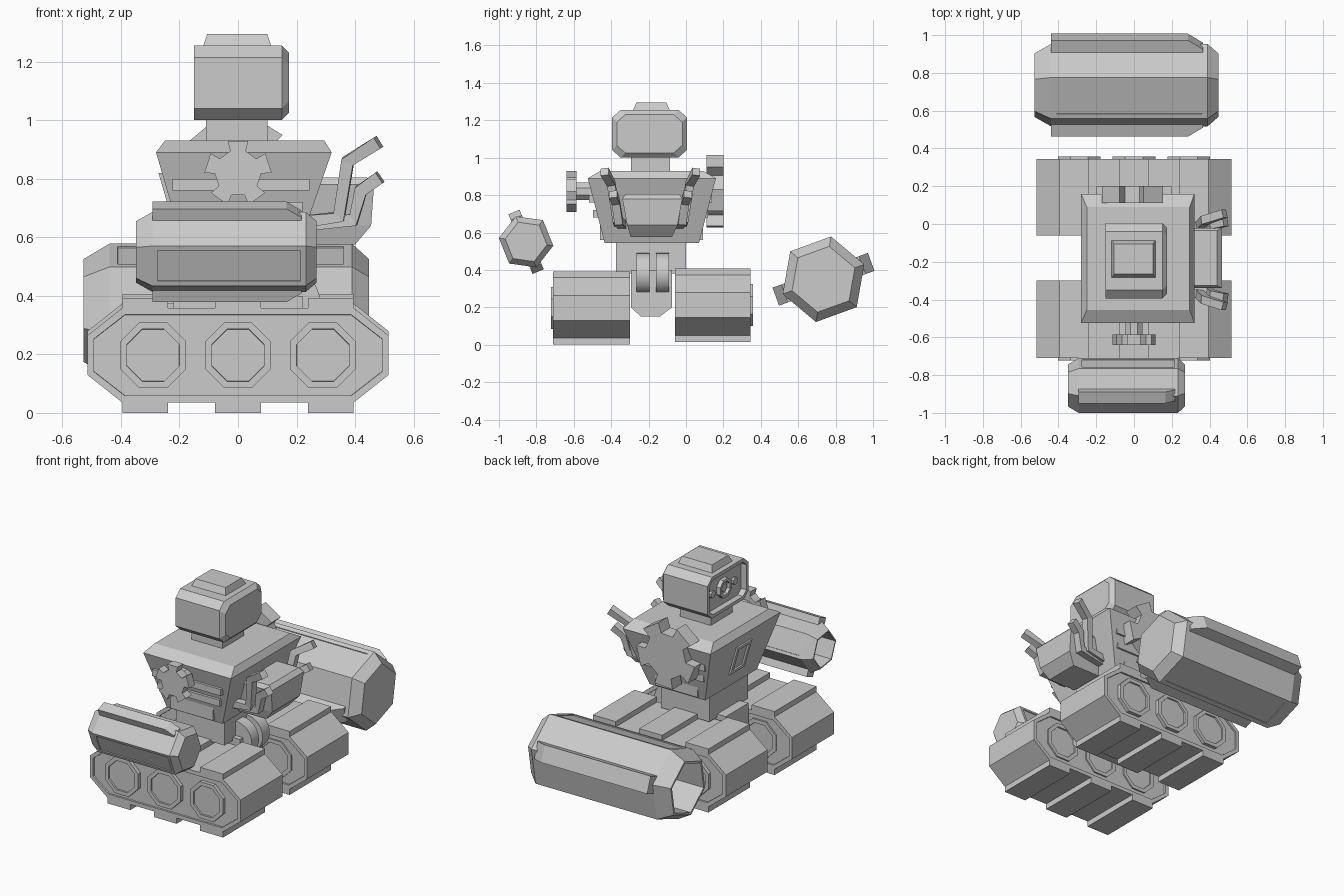
import bpy
import bmesh
from math import cos, sin, pi, radians
from mathutils import Vector

if bpy.data.objects.get("Cube"):
    bpy.data.objects.remove(bpy.data.objects["Cube"])

grey = bpy.data.materials.new("plain grey")
grey.use_nodes = True
grey.diffuse_color = (0.6, 0.6, 0.6, 1)
grey.node_tree.nodes["Principled BSDF"].inputs["Base Color"].default_value = (0.6, 0.6, 0.6, 1)

MID = -0.19  # y of the body's own centre line


def loft(name, rings, recesses=()):
    """Skin rings of points; recesses are (direction, min area, steps of (inset, depth))."""
    bm = bmesh.new()
    loops = [[bm.verts.new(p) for p in ring] for ring in rings]
    n = len(loops[0])
    for a, b in zip(loops, loops[1:]):
        for i in range(n):
            j = (i + 1) % n
            bm.faces.new((a[i], a[j], b[j], b[i]))
    bm.faces.new(loops[0])
    bm.faces.new(loops[-1])
    bmesh.ops.recalc_face_normals(bm, faces=bm.faces[:])
    for direction, area, steps in recesses:
        d = Vector(direction).normalized()
        picked = [f for f in bm.faces if f.normal.dot(d) > 0.97 and f.calc_area() > area]
        for thick, depth in steps:
            bmesh.ops.inset_individual(bm, faces=picked, thickness=thick, depth=depth)
    mesh = bpy.data.meshes.new(name)
    bm.to_mesh(mesh)
    bm.free()
    mesh.materials.append(grey)
    obj = bpy.data.objects.new(name, mesh)
    bpy.context.scene.collection.objects.link(obj)
    return obj


def tower(name, levels, recesses=()):
    """Stack of rectangles (x0, x1, y0, y1, z)."""
    return loft(name, [[(a, c, z), (b, c, z), (b, d, z), (a, d, z)]
                       for a, b, c, d, z in levels], recesses)


def box(name, x0, x1, y0, y1, z0, z1):
    return tower(name, [(x0, x1, y0, y1, z0), (x0, x1, y0, y1, z1)])


def along_y(name, profile, y0, y1, recesses=()):
    return loft(name, [[(x, y, z) for x, z in profile] for y in (y0, y1)], recesses)


def polygon(cx, cz, r, n, phase=0):
    return [(cx + r * cos(2 * pi * i / n + phase), cz + r * sin(2 * pi * i / n + phase))
            for i in range(n)]


def octagon(x, z, w, h, c, d):
    """Rectangle outline with cut corners, centred on x, z."""
    return [(x + sx * a, z + sz * b) for sx, sz, a, b in (
        (1, 1, w, h - d), (1, 1, w - c, h), (-1, 1, w - c, h), (-1, 1, w, h - d),
        (-1, -1, w, h - d), (-1, -1, w - c, h), (1, -1, w - c, h), (1, -1, w, h - d))]


def track(side, y0, y1, lift, outer):
    zc = 0.197 + lift
    rim = [((0, s, 0), 0.1, ((0.025, 0), (0.001, -0.01))) for s in (-1, 1)]
    along_y(side + "_track", octagon(0, zc, 0.515, 0.162, 0.12, 0.095), y0, y1, rim)
    for i in (-1, 0, 1):
        x = i * 0.317
        for top, z in (("upper", zc + 0.158), ("lower", zc - 0.197)):
            box(f"{side}_{top}_tread_pad", x - 0.078, x + 0.078, y0, y1, z, z + 0.037)
        ring = polygon(i * 0.29, zc, 0.122, 8, pi / 8)
        a, b = (y0 - 0.012, y1 - 0.001) if outer < 0 else (y0 + 0.001, y1 + 0.012)
        along_y(side + "_wheel", ring, a, b,
                [((0, s, 0), 0.02, ((0.025, 0), (0.001, -0.01))) for s in (-1, 1)])


track("front", -0.71, -0.30, 0.0, -1)
track("rear", -0.06, 0.345, 0.015, 1)


# Hull and hip joint between the tracks
hull = [(-0.295, 0.4), (-0.295, 0.2), (-0.24, 0.15), (-0.14, 0.15), (-0.075, 0.2), (-0.075, 0.4)]
loft("hull", [[(x, y, z) for y, z in hull] for x in (-0.22, 0.22)])
for y in (-0.265, -0.16):
    disc = along_y("hip_disc", polygon(0.17, 0.38, 0.11, 32), y, y + 0.07)
    bpy.context.view_layer.objects.active = disc
    disc.select_set(True)
    bpy.ops.object.shade_smooth_by_angle(angle=radians(40))
    disc.select_set(False)

# Waist, torso and neck
box("waist", -0.16, 0.17, -0.375, 0.0, 0.38, 0.57)
box("waist_collar", -0.14, 0.15, -0.46, 0.09, 0.56, 0.65)
tower("torso", [(-0.18, 0.2, -0.435, 0.07, 0.545), (-0.28, 0.32, -0.525, 0.16, 0.89),
                (-0.25, 0.295, -0.455, 0.09, 0.93)])
box("neck", -0.11, 0.10, MID - 0.105, MID + 0.105, 0.92, 1.01)

# Raised frame around the chest slot, following the sloped chest
def chest_x(z):
    return -0.18 - 0.1 * (z - 0.545) / 0.345


def chest_bar(name, y0, y1, z0, z1):
    loft(name, [[(chest_x(z) - t, y, z) for y, z in ((y0, z0), (y1, z0), (y1, z1), (y0, z1))]
                for t in (-0.01, 0.012)])


for y in (MID - 0.07, MID + 0.05):
    chest_bar("chest_slot_side", y, y + 0.02, 0.64, 0.82)
for z in (0.64, 0.80):
    chest_bar("chest_slot_end", MID - 0.05, MID + 0.05, z, z + 0.02)

# Louvres, gears and axles on both flanks
def gear(name, r, phase, y0, y1):
    pts = []
    for i in range(5):
        mid = phase + i * 2 * pi / 5
        for off, k in ((-0.34, 0.69), (-0.31, 1), (0.31, 1), (0.34, 0.69)):
            pts.append((k * r * cos(mid + off), 0.82 + k * r * sin(mid + off)))
    along_y(name, pts, y0, y1)


for s in (-1, 1):
    for z in (0.68, 0.76):
        w = 0.16 + 0.3 * (z - 0.545)
        y = MID + s * (0.25 + 0.26 * (z - 0.545))
        box("louvre", -w, w + 0.02, y - 0.022, y + 0.022, z, z + 0.04)
gear("front_gear", 0.115, pi / 2, -0.64, -0.585)
gear("rear_gear", 0.2, radians(58), 0.11, 0.20)
along_y("front_axle", polygon(0, 0.82, 0.05, 8, pi / 8), -0.59, -0.44)
along_y("rear_axle", polygon(0, 0.82, 0.08, 8, pi / 8), 0.0, 0.12)

# Head with a recessed face, eye and rivets
HZ = 1.128
loft("head", [[(x, y, z) for y, z in octagon(MID - 0.005, HZ, 0.2 - k, 0.127 - k, 0.045, 0.04)]
              for x, k in ((-0.15, 0), (0.15, 0), (0.175, 0.025))],
     [((-1, 0, 0), 0.05, ((0.022, 0), (0.001, -0.035)))])
tower("head_cap", [(-0.12, 0.115, -0.285, -0.085, 1.25), (-0.105, 0.10, -0.265, -0.105, 1.295)])


def stud(name, y, r, x0, recesses=()):
    loft(name, [[(x, a, b) for a, b in polygon(y, HZ, r, 8, pi / 8)] for x in (-0.11, x0)], recesses)


stud("eye", MID, 0.06, -0.14, [((-1, 0, 0), 0.005, ((0.018, 0), (0.001, -0.02)))])
stud("pupil", MID, 0.025, -0.13)
for s in (-1, 1):
    stud("face_rivet", MID + s * 0.11, 0.022, -0.13)

# Backpack and exhaust pipes
tower("backpack", [(0.15, 0.40, -0.295, -0.075, 0.575), (0.15, 0.455, -0.315, -0.045, 0.64),
                   (0.15, 0.465, -0.34, -0.02, 0.78), (0.15, 0.44, -0.325, -0.035, 0.805)])


def pipe(name, path):
    rings = []
    for i, p in enumerate(path):
        p = Vector(p)
        t = (Vector(path[min(i + 1, len(path) - 1)]) - Vector(path[max(i - 1, 0)])).normalized()
        u = t.cross(Vector((0, 1, 0))).normalized() * 0.022
        v = t.cross(u).normalized() * 0.022
        rings.append([p + u + v, p + u - v, p - u - v, p - u + v])
    loft(name, rings, [((0.86, 0, 0.5), 0, ())])


for s in (-1, 1):
    pipe("long_pipe", [(x, MID + s * y, z) for x, y, z in (
        (0.2, 0.17, 0.65), (0.345, 0.18, 0.67), (0.375, 0.21, 0.86), (0.48, 0.245, 0.925))])
    pipe("short_pipe", [(x, MID + s * y, z) for x, y, z in (
        (0.2, 0.15, 0.64), (0.395, 0.17, 0.66), (0.42, 0.185, 0.76), (0.485, 0.20, 0.805))])


# Floating six-sided forearms, open at one end, with two ridge bars and two panels
def forearm(side, cy, cz, r, bar_deg):
    a = radians(bar_deg)
    X = -0.04
    rings = [[(X + x * r, y, z) for y, z in polygon(cy, cz, r * k, 6, a)]
             for x, k in ((-2.1, 0.77), (-1.72, 1), (1.85, 1), (2.1, 0.77))]
    panels = [((0, -s * sin(a), s * cos(a)), r * r * 2,
               ((r * 0.17, 0), (0.001, -0.005))) for s in (-1, 1)]
    mouth = ((-1, 0, 0), r * r, ((r * 0.06, 0), (0.001, -r * 1.2)))
    loft(side + "_forearm", rings, panels + [mouth])
    for s in (-1, 1):
        d = Vector((0, cos(a), sin(a))) * s
        n = Vector((0, -sin(a), cos(a))) * r * 0.22
        c = Vector((X, cy, cz))
        ends = ((-1.72, 0.75), (-1.72, 1.17), (1.4, 1.17), (1.75, 0.95), (1.75, 0.75))
        loft(side + "_ridge_bar", [[c + d * (r * k) + Vector((x * r, 0, 0)) + n * t
                                    for x, k in ends] for t in (-1, 1)])


forearm("front", -0.855, 0.55, 0.147, 112)
forearm("rear", 0.735, 0.35, 0.232, 20)
